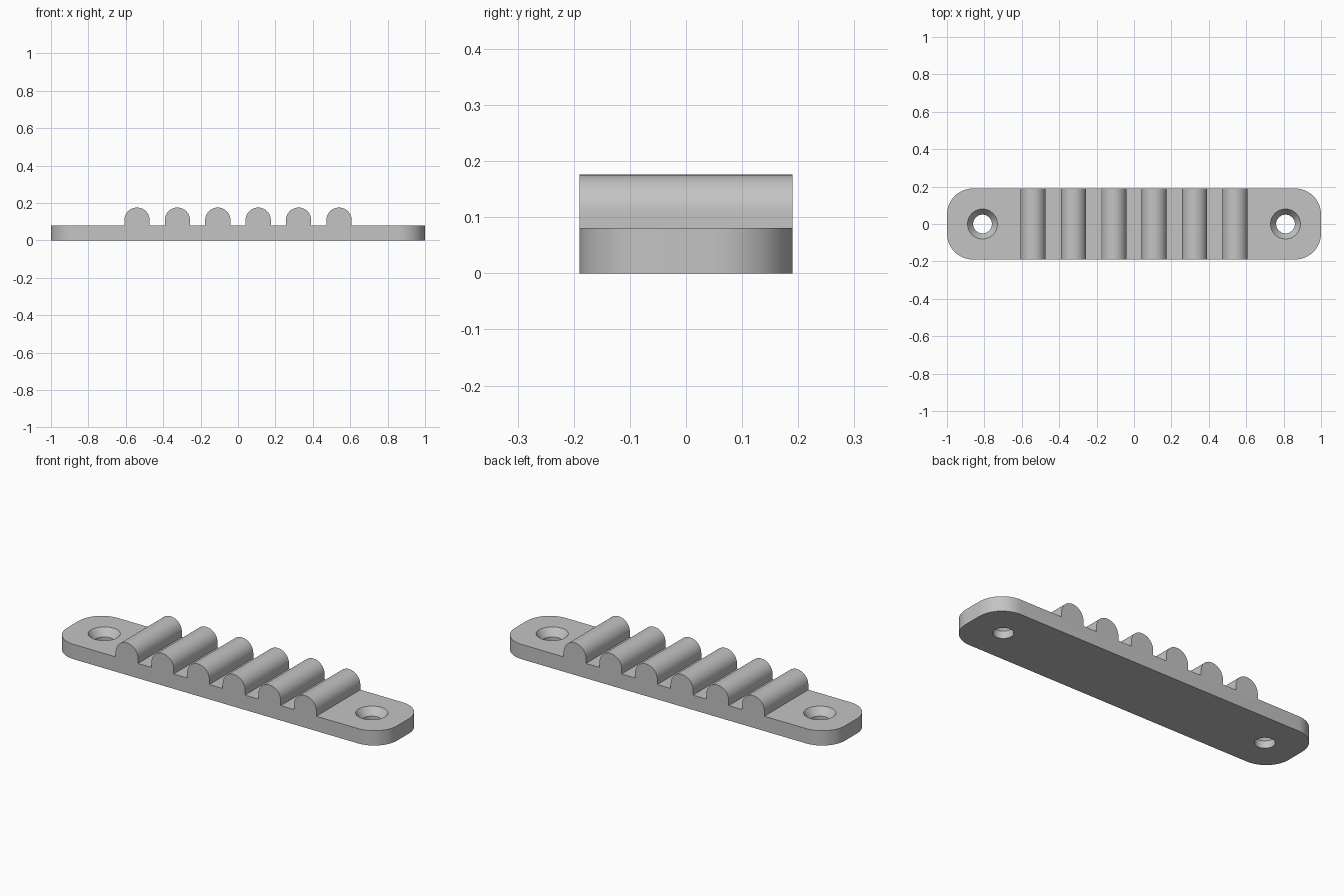
import bpy, bmesh
from math import sin, cos, pi

if "Cube" in bpy.data.objects:
    bpy.data.objects.remove(bpy.data.objects["Cube"])

HALF_W, PLATE_H = 0.19, 0.081
RIDGES, PITCH, RIDGE_R, RIDGE_TOP = 6, 0.216, 0.0675, 0.176
CORNER_R, HOLE_X = 0.14, 0.81

grey = bpy.data.materials.new("light grey plastic")
grey.use_nodes = True
colour = (0.55, 0.55, 0.55, 1)
grey.diffuse_color = colour
grey.node_tree.nodes["Principled BSDF"].inputs["Base Color"].default_value = colour


def add_object(name, bm):
    bmesh.ops.recalc_face_normals(bm, faces=bm.faces)
    mesh = bpy.data.meshes.new(name)
    bm.to_mesh(mesh)
    bm.free()
    mesh.materials.append(grey)
    obj = bpy.data.objects.new(name, mesh)
    bpy.context.collection.objects.link(obj)
    return obj


# Side profile: flat strip with round-topped ridges
profile = [(1, 0), (1, PLATE_H)]
for i in reversed(range(RIDGES)):
    cx = (i - (RIDGES - 1) / 2) * PITCH
    profile.append((cx + RIDGE_R, PLATE_H))
    for k in range(25):
        a = pi * k / 24
        profile.append((cx + RIDGE_R * cos(a), RIDGE_TOP - RIDGE_R + RIDGE_R * sin(a)))
    profile.append((cx - RIDGE_R, PLATE_H))
profile += [(-1, PLATE_H), (-1, 0)]

# Extrude the profile across the width
bm = bmesh.new()
face = bm.faces.new([bm.verts.new((x, -HALF_W, z)) for x, z in profile])
extruded = bmesh.ops.extrude_face_region(bm, geom=[face])["geom"]
bmesh.ops.translate(bm, vec=(0, 2 * HALF_W, 0),
                    verts=[g for g in extruded if isinstance(g, bmesh.types.BMVert)])
bmesh.ops.recalc_face_normals(bm, faces=bm.faces)

# Round the four upright corners
corners = [e for e in bm.edges if all(abs(v.co.x) > 0.99 for v in e.verts)
           and abs(e.verts[0].co.z - e.verts[1].co.z) > 0.01]
bmesh.ops.bevel(bm, geom=corners, offset=CORNER_R, offset_type='OFFSET',
                segments=16, profile=0.5, affect='EDGES')
strip = add_object("ridged_mounting_strip", bm)
bpy.context.view_layer.objects.active = strip
strip.select_set(True)

# Countersunk screw holes, one at each end
hole_profile = [(0.05, -0.03), (0.05, 0.04), (0.08, PLATE_H), (0.08, 0.12)]
SIDES = 48
for side in (-1, 1):
    bm = bmesh.new()
    rings = [[bm.verts.new((side * HOLE_X + r * cos(2 * pi * k / SIDES),
                            r * sin(2 * pi * k / SIDES), z)) for k in range(SIDES)]
             for r, z in hole_profile]
    for low, high in zip(rings, rings[1:]):
        for k in range(SIDES):
            n = (k + 1) % SIDES
            bm.faces.new((low[k], low[n], high[n], high[k]))
    bm.faces.new(rings[0])
    bm.faces.new(rings[-1])
    cutter = add_object("screw_hole_cutter", bm)
    cutter.hide_render = True
    cut = strip.modifiers.new("screw hole", 'BOOLEAN')
    cut.operation, cut.solver, cut.object = 'DIFFERENCE', 'EXACT', cutter
    bpy.ops.object.modifier_apply(modifier=cut.name)
    bpy.data.objects.remove(cutter)

bpy.ops.object.shade_smooth_by_angle(angle=pi / 6)
